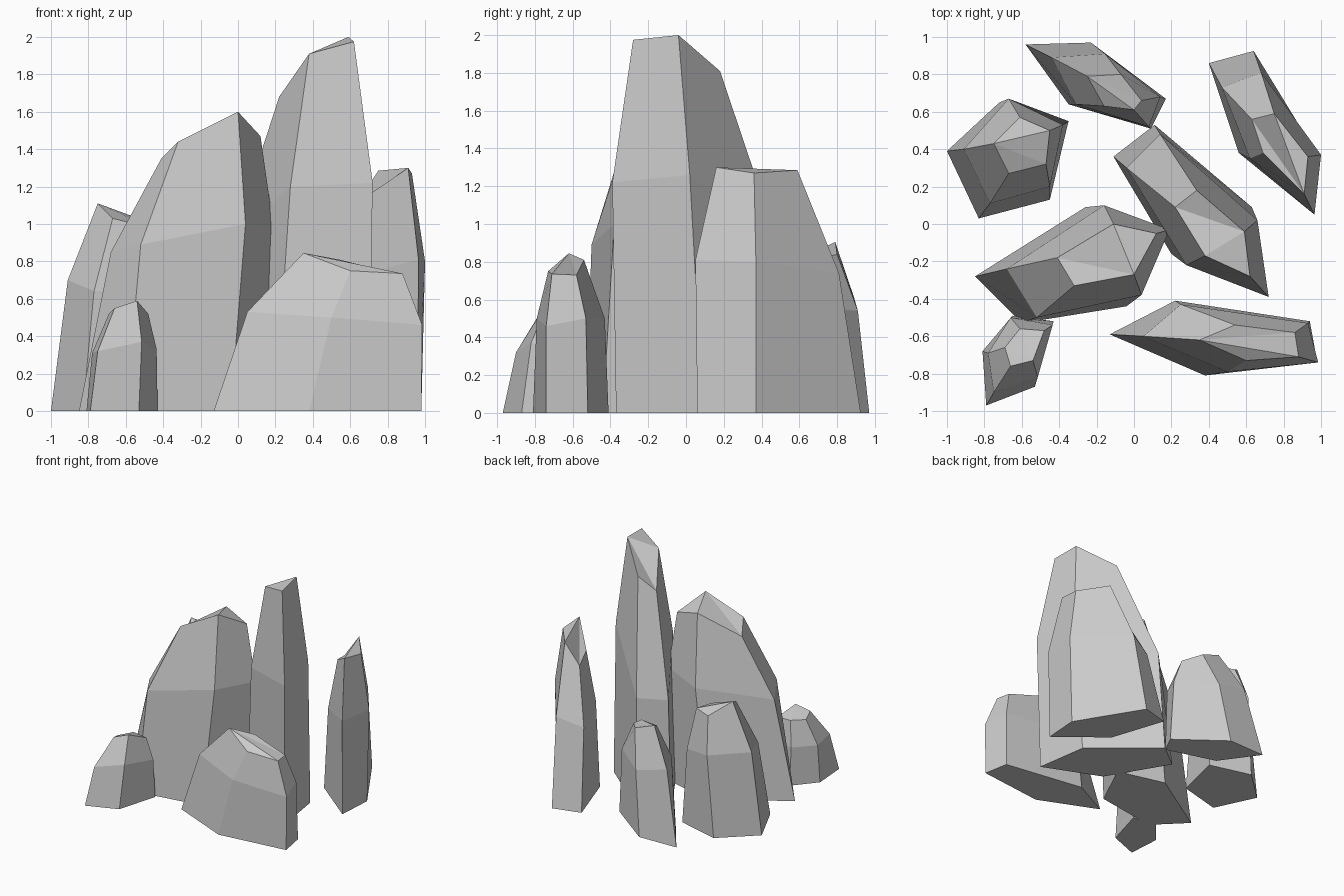
import bpy, bmesh


def rock(name, base, waist, crown):
    """Faceted five-sided rock lofted from ground outline to waist to broken crown."""
    bm = bmesh.new()
    rings = [[bm.verts.new((*p, 0)) for p in base]]
    rings += [[bm.verts.new(p) for p in ring] for ring in (waist, crown)]
    n = len(base)
    bm.faces.new(rings[0][::-1])
    for low, high in zip(rings, rings[1:]):
        for i in range(n):
            j = (i + 1) % n
            bm.faces.new((low[i], low[j], high[j], high[i]))
    # crown facets fan out from the highest corner
    top = rings[-1]
    k = max(range(n), key=lambda i: top[i].co.z)
    for i in range(1, n - 1):
        bm.faces.new((top[k], top[(k + i) % n], top[(k + i + 1) % n]))
    bmesh.ops.recalc_face_normals(bm, faces=bm.faces)
    mesh = bpy.data.meshes.new(name)
    bm.to_mesh(mesh)
    bm.free()
    bpy.context.collection.objects.link(bpy.data.objects.new(name, mesh))


# Broad rock in the middle left
rock("broad_rock",
     [(-.85, -.28), (-.60, -.53), (-.04, -.44), (.16, -.02), (-.26, .09)],
     [(-.68, -.24, .85), (-.52, -.50, .89), (.04, -.38, 1.0), (.19, -.03, .98), (-.16, .10, .94)],
     [(-.41, -.18, 1.35), (-.32, -.33, 1.44), (0, -.27, 1.6), (.12, -.05, 1.47), (-.11, 0, 1.54)])

# Tallest spire
rock("tall_spire",
     [(.20, -.16), (.70, -.37), (.63, .09), (.11, .53), (-.11, .36)],
     [(.28, -.22, 1.2), (.72, -.39, 1.22), (.66, .02, 1.26), (.14, .48, .92), (-.04, .30, .88)],
     [(.38, -.17, 1.91), (.62, -.28, 1.975), (.59, -.04, 2.0), (.335, .18, 1.81), (.22, .09, 1.68)])

# Thin slab at the back right
rock("thin_slab",
     [(.56, .38), (.96, .06), (.98, .37), (.64, .925), (.40, .86)],
     [(.62, .35, .72), (.965, .05, .81), (1.0, .37, .80), (.68, .81, .74), (.47, .73, .67)],
     [(.69, .38, 1.15), (.91, .16, 1.30), (.93, .36, 1.27), (.75, .59, 1.285), (.63, .56, 1.10)])

# Stout rock at the left
rock("stout_rock",
     [(-1.0, .39), (-.83, .03), (-.45, .13), (-.35, .55), (-.72, .65)],
     [(-.91, .40, .70), (-.77, .11, .64), (-.45, .20, .65), (-.38, .53, .64), (-.67, .67, .71)],
     [(-.75, .43, 1.11), (-.67, .27, 1.03), (-.47, .32, .98), (-.45, .50, 1.0), (-.61, .57, 1.0)])

# Low rock at the back
rock("back_rock",
     [(-.58, .96), (-.35, .64), (.09, .51), (.17, .67), (-.23, .97)],
     [(-.44, .89, .61), (-.31, .64, .60), (.08, .52, .55), (.14, .68, .56), (-.155, .91, .54)],
     [(-.25, .79, .905), (-.16, .63, .82), (0, .61, .82), (.04, .66, .80), (-.07, .80, .84)])

# Small rock at the front left
rock("small_rock",
     [(-.79, -.97), (-.53, -.87), (-.43, -.52), (-.65, -.49), (-.81, -.68)],
     [(-.75, -.90, .32), (-.515, -.82, .37), (-.435, -.54, .33), (-.66, -.50, .33), (-.78, -.69, .31)],
     [(-.66, -.76, .55), (-.54, -.73, .59), (-.48, -.57, .52), (-.61, -.56, .53), (-.69, -.66, .52)])

# Long low rock at the front right
rock("long_rock",
     [(-.13, -.59), (.38, -.81), (.98, -.74), (.94, -.52), (.22, -.41)],
     [(.05, -.60, .53), (.50, -.79, .50), (.985, -.74, .46), (.93, -.53, .50), (.25, -.43, .50)],
     [(.35, -.62, .845), (.60, -.73, .75), (.88, -.71, .735), (.86, -.58, .73), (.54, -.54, .81)])
